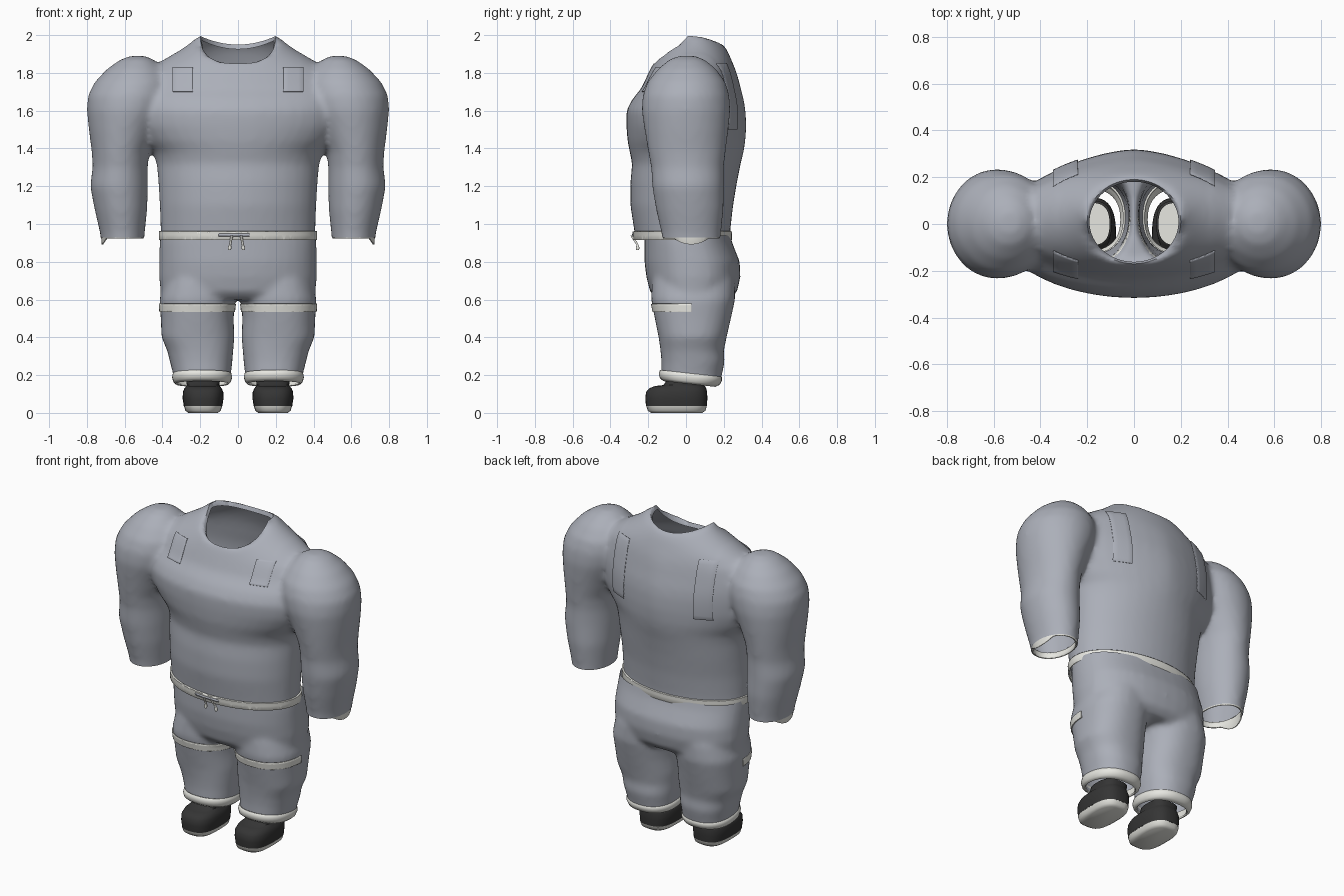
import bpy, bmesh, math
from mathutils import Vector
from mathutils.bvhtree import BVHTree

if "Cube" in bpy.data.objects:
    bpy.data.objects.remove(bpy.data.objects["Cube"])


def material(name, rgb):
    m = bpy.data.materials.new(name)
    m.use_nodes = True
    m.diffuse_color = (*rgb, 1)
    bsdf = m.node_tree.nodes["Principled BSDF"]
    bsdf.inputs["Base Color"].default_value = (*rgb, 1)
    bsdf.inputs["Roughness"].default_value = 0.8
    return m


GREY = material("grey cloth", (0.41, 0.43, 0.485))
LIGHT = material("off white trim", (0.86, 0.86, 0.81))
DARK = material("charcoal shoe", (0.035, 0.035, 0.035))


def loft(bm, rings, power=2.0, cap_bottom=True, cap_top=True, side=1, segs=40):
    """Skin rings given as (z, x centre, x radius, y front, y back, optional back roundness)."""
    loops = []
    for z, cx, rx, y0, y1, *back in rings:
        loop = []
        for i in range(segs):
            a = math.tau * i / segs
            c, s = math.cos(a), math.sin(a)
            p = back[0] if back and s > 0 else power
            px = math.copysign(abs(c) ** (2 / p), c) * rx + cx * side
            py = math.copysign(abs(s) ** (2 / p), s) * (y1 - y0) / 2 + (y0 + y1) / 2
            loop.append(bm.verts.new((px, py, z)))
        loops.append(loop)
    for a, b in zip(loops, loops[1:]):
        for i in range(segs):
            j = (i + 1) % segs
            bm.faces.new((a[i], a[j], b[j], b[i]))
    if cap_bottom:
        bm.faces.new(loops[0][::-1])
    if cap_top:
        bm.faces.new(loops[-1])


def make(name, bm, mat, angle=40):
    mesh = bpy.data.meshes.new(name)
    bm.to_mesh(mesh)
    bm.free()
    mesh.materials.append(mat)
    ob = bpy.data.objects.new(name, mesh)
    bpy.context.collection.objects.link(ob)
    bpy.ops.object.select_all(action="DESELECT")
    ob.select_set(True)
    bpy.context.view_layer.objects.active = ob
    bpy.ops.object.shade_smooth_by_angle(angle=math.radians(angle))
    return ob


def thicken(ob, thick, offset):
    s = ob.modifiers.new("thickness", "SOLIDIFY")
    s.thickness, s.offset = thick, offset
    ob.modifiers.new("clean shading", "WEIGHTED_NORMAL").weight = 100
    return ob


def fuse(bm, voxel, smooth):
    """Blend overlapping solids into one soft skin."""
    ob = make("blend", bm, GREY)
    rm = ob.modifiers.new("remesh", "REMESH")
    rm.mode, rm.voxel_size = "VOXEL", voxel
    sm = ob.modifiers.new("smooth", "SMOOTH")
    sm.factor, sm.iterations = 0.5, smooth
    mesh = bpy.data.meshes.new_from_object(ob.evaluated_get(bpy.context.evaluated_depsgraph_get()))
    out = bmesh.new()
    out.from_mesh(mesh)
    bpy.data.objects.remove(ob)
    bpy.data.meshes.remove(mesh)
    return out


def cut(bm, co, no):
    """Remove everything on the side the normal points to."""
    bmesh.ops.bisect_plane(bm, geom=bm.verts[:] + bm.edges[:] + bm.faces[:], dist=1e-5,
                           plane_co=co, plane_no=no, clear_outer=True)


def trim(name, source, planes, mat, thick, offset=1):
    """A band cut from a garment and thickened."""
    bm = source.copy()
    for co, no in planes:
        cut(bm, co, no)
    return thicken(make(name, bm, mat), thick, offset)


# Shirt: torso with broad shoulders, and two sleeves
bm = bmesh.new()
loft(bm, [(0.86, 0, 0.41, -0.26, 0.23), (0.97, 0, 0.41, -0.275, 0.235),
          (1.1, 0, 0.415, -0.295, 0.25), (1.22, 0, 0.422, -0.295, 0.27),
          (1.32, 0, 0.43, -0.285, 0.29, 1.9), (1.38, 0, 0.45, -0.298, 0.305, 1.8),
          (1.44, 0, 0.51, -0.31, 0.315, 1.7), (1.52, 0, 0.57, -0.316, 0.32, 1.6),
          (1.6, 0, 0.59, -0.316, 0.316, 1.6), (1.66, 0, 0.59, -0.285, 0.306, 1.6),
          (1.72, 0, 0.57, -0.235, 0.29, 1.6), (1.8, 0, 0.51, -0.2, 0.27, 1.7),
          (1.86, 0, 0.41, -0.17, 0.245), (1.92, 0, 0.31, -0.13, 0.22),
          (1.97, 0, 0.24, -0.08, 0.185), (2.01, 0, 0.2, -0.03, 0.14)])
for side in (1, -1):
    loft(bm, [(0.86, 0.61, 0.11, -0.12, 0.18), (0.95, 0.612, 0.118, -0.13, 0.185),
              (1.08, 0.62, 0.14, -0.16, 0.2), (1.2, 0.63, 0.153, -0.18, 0.2),
              (1.3, 0.624, 0.146, -0.185, 0.2), (1.38, 0.622, 0.152, -0.2, 0.21),
              (1.5, 0.605, 0.185, -0.22, 0.225), (1.6, 0.585, 0.215, -0.235, 0.235),
              (1.68, 0.57, 0.225, -0.23, 0.23), (1.75, 0.555, 0.205, -0.205, 0.21),
              (1.82, 0.545, 0.15, -0.15, 0.16), (1.87, 0.535, 0.09, -0.09, 0.1),
              (1.89, 0.53, 0.04, -0.04, 0.05)], side=side)
shirt = fuse(bm, 0.017, 10)
cut(shirt, (0, 0, 0.928), (0, 0, -1))

# Neck opening, with a scooped front rim and a narrow inner facing
NX, NY = 0.2, 0.18
hole = [f for f in shirt.faces if f.calc_center_median().z > 1.7
        and math.hypot(f.calc_center_median().x / NX, (f.calc_center_median().y - 0.01) / NY) < 1]
bmesh.ops.delete(shirt, geom=hole, context="FACES")
for v in shirt.verts:
    if v.is_boundary and v.co.z > 1.6:
        a = math.atan2((v.co.y - 0.01) / NY, v.co.x / NX)
        s = math.sin(a)
        z = 1.85 + 0.145 * (1 - abs(s)) ** 1.4 if s < 0 else 1.995 - 0.045 * s * s
        v.co = Vector((NX * math.cos(a), 0.01 + NY * s, z))
collar = [v for v in shirt.verts if not v.is_boundary and v.co.z > 1.76 and abs(v.co.x) < 0.33]
for _ in range(8):
    bmesh.ops.smooth_vert(shirt, verts=collar, factor=0.5, use_axis_x=True, use_axis_y=True, use_axis_z=True)
rim = [e for e in shirt.edges if e.is_boundary and e.verts[0].co.z > 1.6]
facing = bmesh.ops.extrude_edge_only(shirt, edges=rim)["geom"]
for v in facing:
    if isinstance(v, bmesh.types.BMVert):
        v.co = Vector((v.co.x * 0.95, v.co.y * 0.95, v.co.z - 0.025))

# Pants: hips and two legs
bm = bmesh.new()
loft(bm, [(0.6, 0, 0.38, -0.15, 0.23), (0.64, 0, 0.41, -0.19, 0.27),
          (0.72, 0, 0.418, -0.21, 0.288), (0.8, 0, 0.418, -0.22, 0.285),
          (0.9, 0, 0.415, -0.22, 0.245), (1.0, 0, 0.405, -0.22, 0.22)], 2.3)
for side in (1, -1):
    loft(bm, [(0.1, 0.19, 0.145, -0.12, 0.17), (0.2, 0.19, 0.152, -0.13, 0.19),
              (0.27, 0.195, 0.165, -0.13, 0.205), (0.33, 0.2, 0.175, -0.135, 0.2),
              (0.4, 0.212, 0.193, -0.145, 0.215), (0.5, 0.216, 0.193, -0.165, 0.238),
              (0.6, 0.216, 0.2, -0.185, 0.26), (0.7, 0.2, 0.19, -0.18, 0.26)], 2.3, side=side)
pants = fuse(bm, 0.016, 7)
cut(pants, (0, 0, 0.94), (0, 0, 1))
cut(pants, (0, 0, 0.18), (0, 0, -1))

# Waistband, and the shirt hem folded over its middle
waistband = trim("waistband", shirt, [((0.46, 0, 0), (1, 0, 0)), ((-0.46, 0, 0), (-1, 0, 0)),
                                      ((0, 0, 0.962), (0, 0, 1))], LIGHT, 0.01)
for v in waistband.data.vertices:
    if v.co.z < 0.93:
        v.co.z -= 0.012
trim("hem_fold", shirt, [((0.06, 0, 0), (1, 0, 0)), ((-0.1, 0, 0), (-1, 0, 0)), ((0, 0, 0), (0, 1, 0)),
                         ((0, 0, 0.95), (0, 0, 1)), ((0, 0, 0.936), (0, 0, -1))], GREY, 0.014)

for side, word in ((1, "left"), (-1, "right")):
    # Thigh band and sleeve lining
    trim(word + "_thigh_band", pants, [((0.005 * side, 0, 0), (-side, 0, 0)), ((0, 0, 0.578), (0, 0, 1)),
                                       ((0, 0, 0.535), (0, 0, -1)), ((0, 0.03, 0), (0, 1, 0))], LIGHT, 0.006)
    lining = trim(word + "_sleeve_lining", shirt, [((0.46 * side, 0, 0), (-side, 0, 0)),
                                                   ((0, 0, 0.96), (0, 0, 1))], LIGHT, 0.01, -1)
    for v in lining.data.vertices:
        centre = Vector((0.61 * side, 0.028))
        v.co.xy = centre + (v.co.xy - centre) * 0.97
        if v.co.z < 0.935:
            v.co.z -= 0.004 + 0.035 * max(0, 1 - abs(abs(v.co.x) - 0.725) / 0.025)

    # Ankle cuff, lower at the heel
    bm = bmesh.new()
    loft(bm, [(0.155, 0.19, 0.14, -0.12, 0.155), (0.168, 0.19, 0.153, -0.138, 0.178),
              (0.19, 0.19, 0.159, -0.144, 0.19), (0.212, 0.19, 0.155, -0.138, 0.19)],
         2.3, False, False, side)
    for v in bm.verts:
        v.co.z -= 0.11 * v.co.y
    thicken(make(word + "_ankle_cuff", bm, LIGHT, 60), 0.012, -1)

    # Shoe: light sole, dark open upper
    bm = bmesh.new()
    loft(bm, [(0, 0.185, 0.078, -0.185, 0.085), (0.012, 0.185, 0.094, -0.203, 0.103),
              (0.036, 0.185, 0.101, -0.21, 0.11)], 2.9, side=side)
    make(word + "_shoe_sole", bm, LIGHT, 50)
    bm = bmesh.new()
    loft(bm, [(0.036, 0.185, 0.102, -0.212, 0.111), (0.075, 0.185, 0.108, -0.215, 0.113),
              (0.11, 0.185, 0.107, -0.212, 0.112), (0.13, 0.185, 0.099, -0.195, 0.107),
              (0.142, 0.185, 0.088, -0.165, 0.1), (0.147, 0.185, 0.086, -0.12, 0.097),
              (0.175, 0.185, 0.09, -0.1, 0.1), (0.18, 0.185, 0.08, -0.09, 0.09)], 2.7, False, False, side)
    make(word + "_shoe_upper", bm, DARK, 60)

    # Drawstring cord with knob
    bm = bmesh.new()
    loft(bm, [(0.862, 0.036, 0.007, -0.264, -0.248), (0.875, 0.036, 0.01, -0.266, -0.246),
              (0.888, 0.034, 0.006, -0.262, -0.25), (0.94, 0.024, 0.007, -0.296, -0.28)],
         side=side, segs=10)
    for v in bm.verts:
        v.co.x -= 0.008
    make(word + "_drawstring", bm, LIGHT, 60)

# Shoulder straps laid onto the shirt
tree = BVHTree.FromBMesh(shirt)


def strap(name, x0, x1, z0, z1, facing):
    bm = bmesh.new()
    rows, cols = 14, 4
    bmesh.ops.create_grid(bm, x_segments=cols, y_segments=rows, size=0.5)
    for v in bm.verts:
        x, z = x0 + (x1 - x0) * (v.co.x + 0.5), z0 + (z1 - z0) * (v.co.y + 0.5)
        hit = tree.ray_cast(Vector((x, facing, z)), Vector((0, -facing, 0)))[0]
        v.co = Vector((x, (hit.y if hit else 0) + facing * 0.006, z))
    bmesh.ops.recalc_face_normals(bm, faces=bm.faces[:])
    thicken(make(name, bm, GREY), 0.007, 0)


for side, word in ((1, "left"), (-1, "right")):
    strap(word + "_front_strap", 0.24 * side, 0.345 * side, 1.7, 1.83, -1)
    strap(word + "_back_strap", 0.24 * side, 0.345 * side, 1.5, 1.85, 1)

make("shirt", shirt, GREY, 70)
make("pants", pants, GREY, 70)
